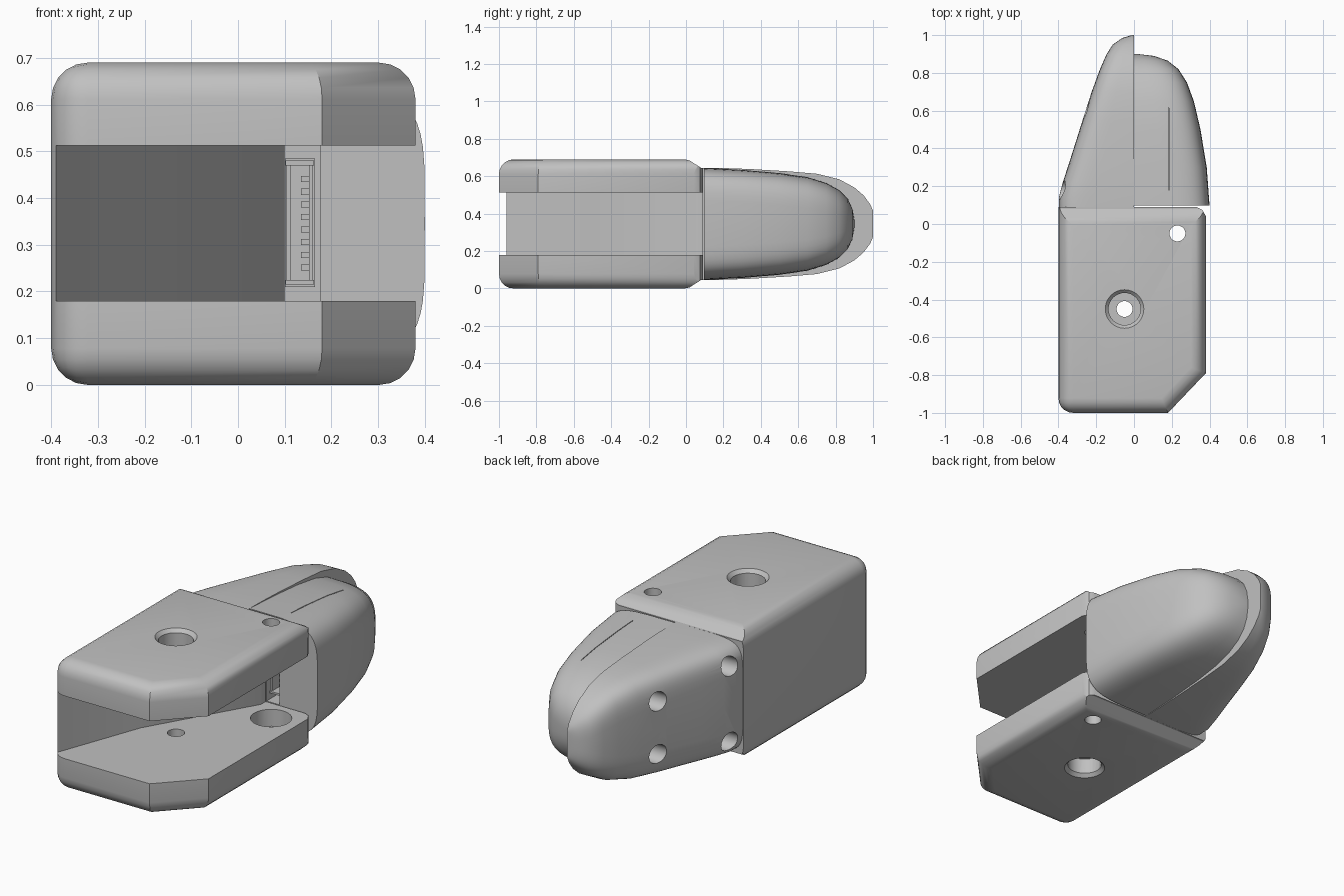
import bpy, bmesh, math
from mathutils import Matrix, Vector

cube = bpy.data.objects.get("Cube")
if cube:
    bpy.data.objects.remove(cube, do_unlink=True)

MID = 0.345  # height of the horizontal symmetry plane

grey = bpy.data.materials.new("matte grey")
grey.use_nodes = True
grey.diffuse_color = (0.53, 0.53, 0.53, 1)
grey.node_tree.nodes["Principled BSDF"].inputs["Base Color"].default_value = grey.diffuse_color


def finish(bm, name):
    bmesh.ops.recalc_face_normals(bm, faces=bm.faces)
    mesh = bpy.data.meshes.new(name)
    bm.to_mesh(mesh)
    bm.free()
    mesh.materials.append(grey)
    ob = bpy.data.objects.new(name, mesh)
    bpy.context.collection.objects.link(ob)
    return ob


def prism(name, outline, z0, z1, bevel_rule=None):
    """Extrude a plan outline; round the edges that pass the rule."""
    bm = bmesh.new()
    face = bm.faces.new([bm.verts.new((x, y, z0)) for x, y in outline])
    up = bmesh.ops.extrude_face_region(bm, geom=[face])["geom"]
    bmesh.ops.translate(bm, vec=(0, 0, z1 - z0),
                        verts=[v for v in up if isinstance(v, bmesh.types.BMVert)])
    if bevel_rule:
        bmesh.ops.recalc_face_normals(bm, faces=bm.faces)
        bmesh.ops.bevel(bm, geom=[e for e in bm.edges if bevel_rule(e)], offset=0.078,
                        offset_type="OFFSET", segments=5, profile=0.5, affect="EDGES")
    return finish(bm, name)


def block(name, x0, x1, y0, y1, z0, z1):
    return prism(name, [(x0, y0), (x1, y0), (x1, y1), (x0, y1)], z0, z1)


def cylinder(name, start, end, r0, r1=None):
    a, b = Vector(start), Vector(end)
    turn = (b - a).to_track_quat("Z", "Y").to_matrix().to_4x4()
    bm = bmesh.new()
    bmesh.ops.create_cone(bm, cap_ends=True, segments=32, radius1=r0,
                          radius2=r0 if r1 is None else r1, depth=(b - a).length,
                          matrix=Matrix.Translation((a + b) / 2) @ turn)
    return finish(bm, name)


def wedge(name, profile):
    """Extrude a (y, z) profile across the whole width."""
    bm = bmesh.new()
    face = bm.faces.new([bm.verts.new((-0.6, y, z)) for y, z in profile])
    side = bmesh.ops.extrude_face_region(bm, geom=[face])["geom"]
    bmesh.ops.translate(bm, vec=(1.2, 0, 0),
                        verts=[v for v in side if isinstance(v, bmesh.types.BMVert)])
    return finish(bm, name)


def select(ob):
    bpy.ops.object.select_all(action="DESELECT")
    ob.select_set(True)
    bpy.context.view_layer.objects.active = ob


def cut(ob, cutter):
    cutter.hide_render = True
    mod = ob.modifiers.new("cut", "BOOLEAN")
    mod.operation, mod.solver, mod.object = "DIFFERENCE", "EXACT", cutter
    select(ob)
    bpy.ops.object.modifier_apply(modifier=mod.name)
    bpy.data.objects.remove(cutter, do_unlink=True)


def smooth(ob, angle=32):
    select(ob)
    bpy.ops.object.shade_smooth_by_angle(angle=math.radians(angle))


def nose_half(name, side, stations, steps=28):
    """Loft half superellipses (y, width, half height, exponent) along y."""
    bm = bmesh.new()
    rings = []
    for y, w, h, n in stations:
        ring = []
        for i in range(steps + 1):
            t = math.pi * (i / steps - 0.5)
            c, s = max(math.cos(t), 0), math.sin(t)
            ring.append(bm.verts.new((side * w * c ** (2 / n), y,
                                      MID + math.copysign(h * abs(s) ** (2 / n), s))))
        rings.append(ring)
    for a, b in zip(rings, rings[1:]):
        for i in range(steps + 1):
            j = (i + 1) % (steps + 1)
            bm.faces.new((a[i], a[j], b[j], b[i]))
    bm.faces.new(rings[0])
    bm.faces.new(rings[-1])
    return finish(bm, name)


def rounded(edge):
    """All edges but the back ones and the upright edges of the clipped corner."""
    a, b = (v.co for v in edge.verts)
    upright = abs(a.z - b.z) > 0.1
    return min(a.y, b.y) < 0.05 and not (upright and a.x > 0)


# Clevis body: rounded block with one clipped front corner
body = prism("clevis_body", [(-0.4, -1), (0.18, -1), (0.38, -0.79), (0.38, 0.09), (-0.4, 0.09)],
             0, 2 * MID, rounded)

# Sloped neck at the back and its trimmed outer corner
for d in (-1, 1):
    cut(body, wedge("neck_cutter", [(-0.01, MID + d * 0.346), (0.02, MID + d * 0.339),
                                    (0.08, MID + d * 0.3), (0.2, MID + d * 0.3),
                                    (0.2, MID + d * 0.4), (-0.01, MID + d * 0.4)]))
cut(body, prism("corner_cutter", [(0.33, 0.091), (0.362, 0.075), (0.381, 0.04),
                                  (0.5, 0.04), (0.5, 0.2), (0.33, 0.2)], -0.1, 0.8))

# Open slot between the two plates
cut(body, prism("slot_cutter", [(-0.39, -1.1), (0.6, -1.1), (0.6, 0.2), (0.1, 0.2), (0.1, 0.05),
                                (-0.22, -0.5), (-0.39, -0.96)], 0.18, 0.513))

# Screw holes: recessed outside at the middle, recessed inside at the pivot
screw, pivot = (-0.05, -0.45), (0.23, -0.05)
for x, y in (screw, pivot):
    cut(body, cylinder("bore_cutter", (x, y, -0.1), (x, y, 0.8), 0.042))
for d in (-1, 1):
    top = MID * (1 + d)
    cut(body, cylinder("recess_cutter", (*screw, top + d * 0.02), (*screw, top - d * 0.1), 0.085))
    cut(body, cylinder("rim_cutter", (*screw, top + d * 0.005), (*screw, top - d * 0.02), 0.107, 0.083))
cut(body, cylinder("pivot_recess_cutter", (*pivot, 0.25), (*pivot, 0.09), 0.1))
smooth(body)

# Long half of the nose, with four fastener holes in its outer wall
long_half = nose_half("nose_long_half", -1, [
    (0.03, 0.398, 0.3, 7), (0.14, 0.398, 0.3, 7), (0.22, 0.377, 0.298, 6.5),
    (0.35, 0.335, 0.293, 6), (0.55, 0.272, 0.281, 5.5), (0.7, 0.224, 0.268, 5),
    (0.82, 0.18, 0.238, 4.5), (0.9, 0.145, 0.195, 4), (0.95, 0.112, 0.152, 3.5),
    (0.985, 0.062, 0.105, 3), (1, 0.012, 0.07, 2.5)])
for y, dz, depth in ((0.18, 0.2, -0.2), (0.6, 0.14, -0.08)):
    for d in (-1, 1):
        z = MID + d * dz
        cut(long_half, cylinder("fastener_cutter", (-0.6, y, z), (depth, y, z), 0.05))
smooth(long_half)

# Short half of the nose: a removable cap with a connector recess and a fine top groove
cap = nose_half("nose_cap", 1, [
    (0.097, 0.4, 0.3, 5), (0.3, 0.385, 0.289, 4.7), (0.5, 0.352, 0.272, 4.3),
    (0.65, 0.317, 0.25, 4), (0.75, 0.28, 0.219, 3.7), (0.82, 0.235, 0.18, 3.4),
    (0.865, 0.178, 0.135, 3), (0.89, 0.105, 0.08, 2.6), (0.9, 0.02, 0.02, 2)])
cut(cap, block("recess_cutter", 0.1, 0.177, 0, 0.3, 0.18, 0.513))
cut(cap, block("groove_cutter", 0.183, 0.187, 0.18, 0.62, 0.585, 0.7))
smooth(cap)

# Multi-pin connector in the recess: frame, back and contact teeth
block("connector_back", 0.101, 0.165, 0.2, 0.29, 0.21, 0.485)
for x0, x1 in ((0.104, 0.112), (0.152, 0.16)):
    block("connector_side", x0, x1, 0.13, 0.21, 0.22, 0.475)
for z in (0.215, 0.47):
    block("connector_end", 0.102, 0.163, 0.12, 0.21, z, z + 0.01)
for i in range(8):
    z = 0.245 + i * 0.027
    block("connector_pin", 0.135, 0.153, 0.15, 0.21, z, z + 0.013)
